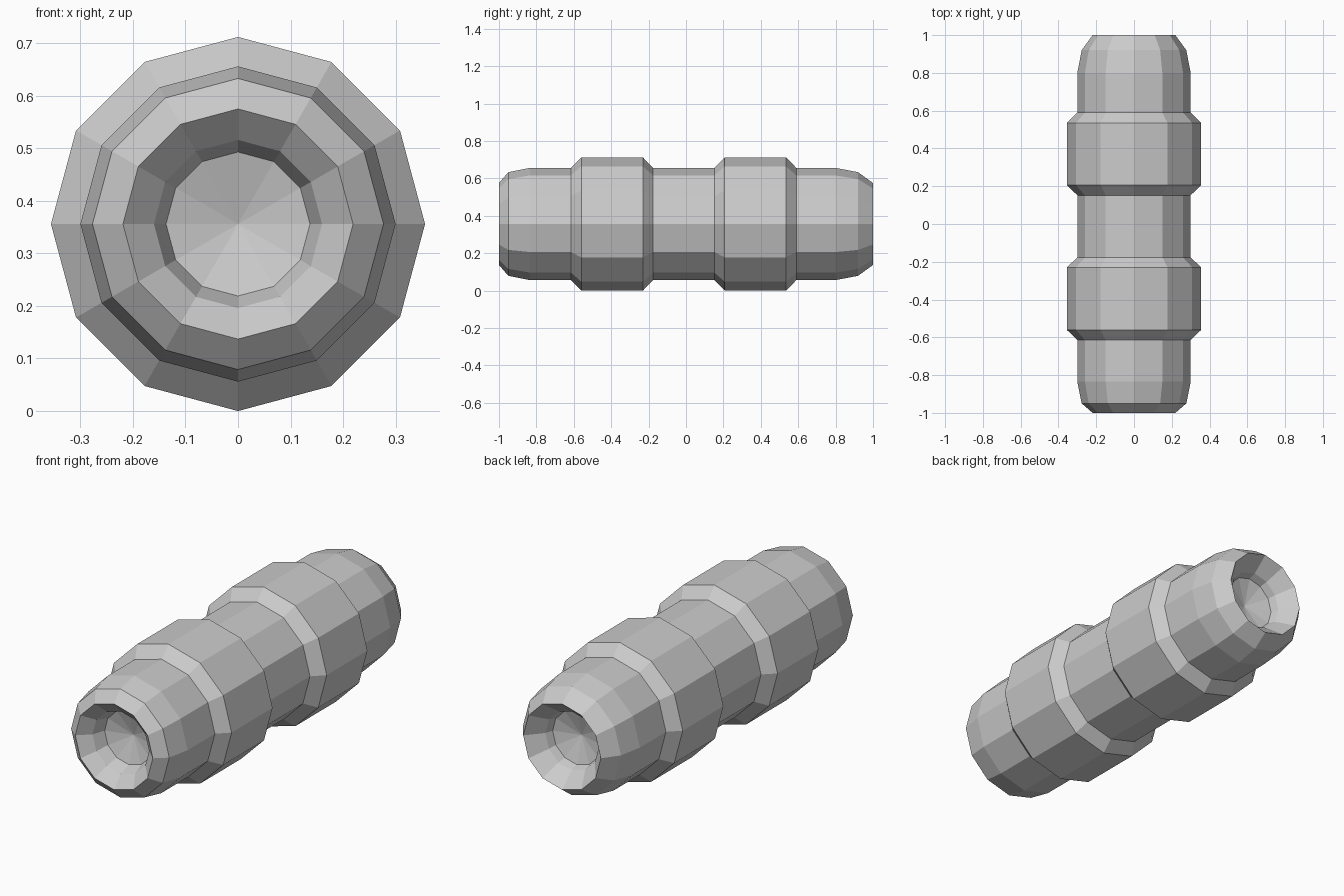
import bpy, bmesh
from math import pi
from mathutils import Vector

if "Cube" in bpy.data.objects:
    bpy.data.objects.remove(bpy.data.objects["Cube"])

SIDES = 12
AXIS_Z = 0.356

# Profile along the barrel axis: (y, radius), front recess -> outside -> back recess
front_recess = [(-0.84, 0), (-0.88, 0.137), (-0.945, 0.16)]
front_end = [(-1.0, 0.219), (-0.95, 0.277), (-0.835, 0.30)]
front_collar = [(-0.615, 0.30), (-0.56, 0.356), (-0.23, 0.356), (-0.177, 0.30)]
back_collar = [(0.152, 0.30), (0.207, 0.356), (0.535, 0.356), (0.59, 0.30)]
back_end = [(0.80, 0.30), (0.92, 0.277), (1.0, 0.219)]
back_recess = [(0.92, 0.15), (0.88, 0.137), (0.84, 0)]
profile = (front_recess + front_end + front_collar + back_collar
           + back_end + back_recess)

# Lathe the profile around the y axis
bm = bmesh.new()
verts = [bm.verts.new((r, y, AXIS_Z)) for y, r in profile]
edges = [bm.edges.new(pair) for pair in zip(verts, verts[1:])]
bmesh.ops.spin(bm, geom=verts + edges, cent=Vector((0, 0, AXIS_Z)),
               axis=Vector((0, 1, 0)), angle=2 * pi, steps=SIDES,
               use_merge=False)
bmesh.ops.remove_doubles(bm, verts=bm.verts, dist=0.0005)
bmesh.ops.recalc_face_normals(bm, faces=bm.faces)

# Collared barrel, flat shaded
mesh = bpy.data.meshes.new("collared_barrel")
bm.to_mesh(mesh)
bm.free()
barrel = bpy.data.objects.new("collared_barrel", mesh)
bpy.context.collection.objects.link(barrel)
